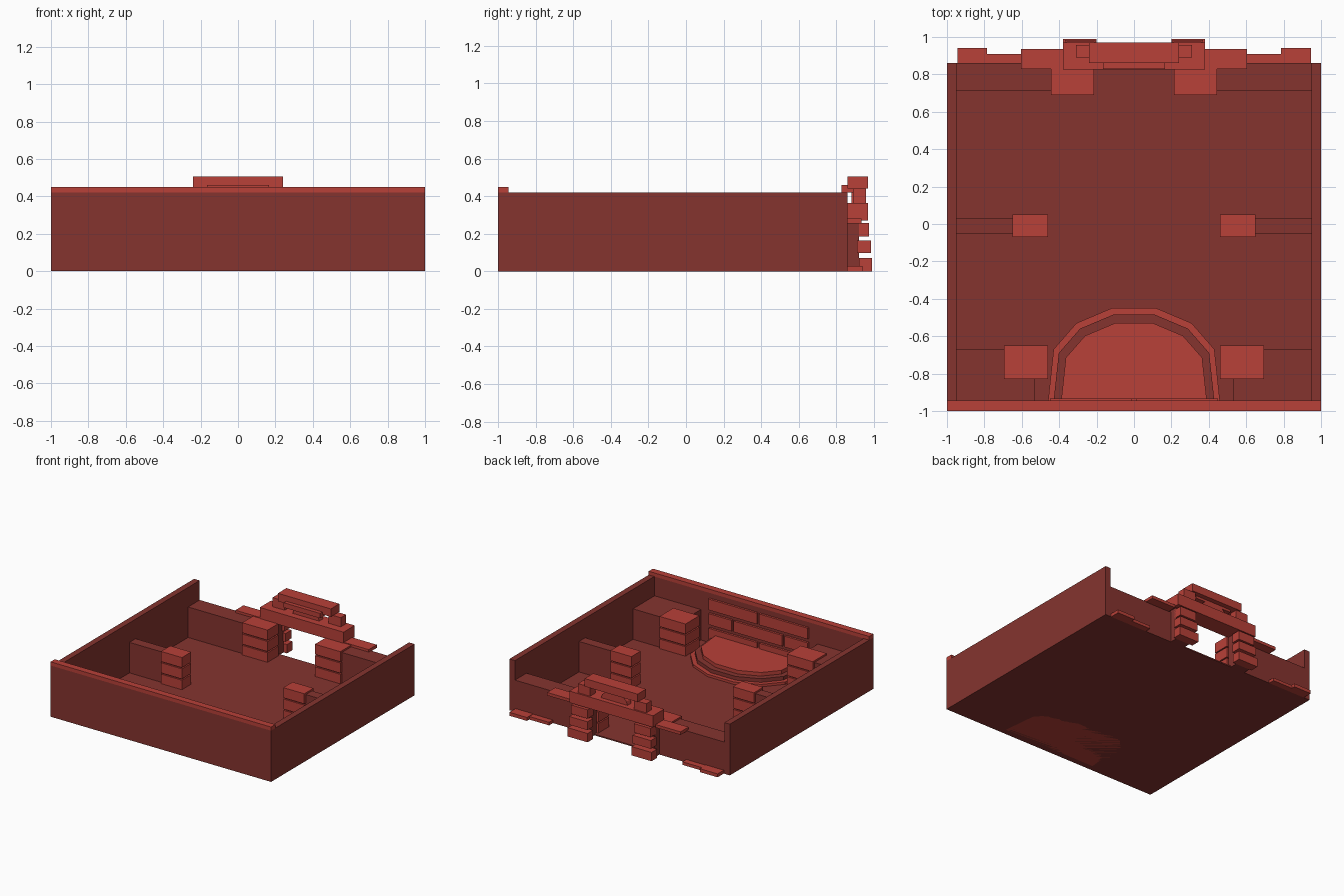
import bpy, bmesh
from math import sin, cos, pi

if "Cube" in bpy.data.objects:
    bpy.data.objects.remove(bpy.data.objects["Cube"])


def material(name, color):
    m = bpy.data.materials.new(name)
    m.diffuse_color = color
    m.use_nodes = True
    m.node_tree.nodes["Principled BSDF"].inputs["Base Color"].default_value = m.diffuse_color
    return m


DARK = material("dark_red", (0.235, 0.034, 0.028, 1))
LIGHT = material("light_red", (0.48, 0.052, 0.04, 1))


def make(name, bm, mat):
    bmesh.ops.recalc_face_normals(bm, faces=bm.faces)
    me = bpy.data.meshes.new(name)
    bm.to_mesh(me)
    bm.free()
    me.materials.append(mat)
    ob = bpy.data.objects.new(name, me)
    bpy.context.collection.objects.link(ob)
    return ob


def box(name, x0, x1, y0, y1, z0, z1, mat=LIGHT):
    bm = bmesh.new()
    bmesh.ops.create_cube(bm, size=1)
    for v in bm.verts:
        v.co.x = x1 if v.co.x > 0 else x0
        v.co.y = y1 if v.co.y > 0 else y0
        v.co.z = z1 if v.co.z > 0 else z0
    return make(name, bm, mat)


def pair(name, x0, x1, *rest):
    box(name + "_right", x0, x1, *rest)
    box(name + "_left", -x1, -x0, *rest)


def prism(name, pts, offset, mat):
    bm = bmesh.new()
    f = bm.faces.new([bm.verts.new(p) for p in pts])
    r = bmesh.ops.extrude_face_region(bm, geom=[f])
    verts = [g for g in r["geom"] if isinstance(g, bmesh.types.BMVert)]
    bmesh.ops.translate(bm, verts=verts, vec=offset)
    return make(name, bm, mat)


# floor and outer walls
box("floor", -1, 1, -1, 0.86, 0, 0.01, DARK)
pair("side_wall", 0.95, 1.0, -0.95, 0.86, 0, 0.42, DARK)
box("front_wall", -1, 1, -1, -0.95, 0, 0.42, DARK)
box("front_wall_cap", -1, 1, -1, -0.945, 0.42, 0.45)

# low inner walls
LOW = 0.26
pair("back_wall", 0.25, 0.95, 0.71, 0.86, 0, LOW, DARK)
pair("middle_partition", 0.6, 0.95, -0.05, 0.03, 0, LOW, DARK)
pair("front_corner_block", 0.53, 0.95, -0.95, -0.67, 0, LOW, DARK)


# stacked stone pillars: a core with three courses
def pillar(name, x0, x1, y0, y1):
    i = 0.012
    pair(name + "_core", x0 + i, x1 - i, y0 + i, y1 - i, 0, 0.26, DARK)
    for k in range(3):
        z = 0.005 + k * 0.093
        pair(f"{name}_course_{k}", x0, x1, y0, y1, z, z + 0.083)


pillar("front_pillar", 0.46, 0.695, -0.83, -0.65)
pillar("middle_pillar", 0.46, 0.65, -0.07, 0.05)
pillar("back_pillar", 0.215, 0.445, 0.69, 0.83)

# half-round stepped stage
for k, (rx, ry, mat) in enumerate([(0.46, 0.50, LIGHT), (0.43, 0.465, DARK),
                                   (0.39, 0.42, LIGHT)]):
    arc = [(rx, -0.95)]
    for fx, fy in [(0.935, 0.56), (0.67, 0.84), (0.26, 1.0)]:
        arc.append((rx * fx, -0.95 + ry * fy))
    pts = arc + [(-x, y) for x, y in reversed(arc)]
    prism(f"stage_step_{k}", [(x, y, 0) for x, y in pts], (0, 0, 0.03 * (k + 1)), mat)

# raised bricks on the inside of the front wall
rows = [[-0.46, -0.23, 0.23, 0.46], [-0.46, 0, 0.46]]
for r in range(3):
    edges = rows[(r + 1) % 2] if r != 1 else [-0.46, -0.23, 0, 0.23, 0.46]
    if r == 1:
        edges = rows[0]
    z = 0.045 + r * 0.12
    for a, b in zip(edges, edges[1:]):
        box("wall_brick", a + 0.01, b - 0.01, -0.95, -0.932, z, z + 0.09)

# gate: piers with stepped stones
pair("gate_pier", 0.23, 0.36, 0.83, 0.92, 0, 0.27, DARK)
for k, (y0, y1, z0, z1) in enumerate([(0.92, 0.99, 0, 0.072), (0.91, 0.985, 0.097, 0.165),
                                      (0.90, 0.975, 0.185, 0.258)]):
    pair(f"gate_stone_{k}", 0.20 + 0.005 * k, 0.38 - 0.01 * k, y0, y1, z0, z1)

# gate: lintel, short posts, arch panel, top beams
box("gate_lintel", -0.38, 0.38, 0.825, 0.97, 0.27, 0.365)
pair("gate_short_post", 0.2, 0.31, 0.89, 0.957, 0.365, 0.44)
arch = [(0.12 * cos(pi * i / 8), 0.88, 0.365 + 0.075 * sin(pi * i / 8)) for i in range(9)]
prism("gate_arch_panel", arch, (0, 0.05, 0), LIGHT)
box("gate_inner_bar", -0.165, 0.165, 0.828, 0.93, 0.42, 0.46)
box("gate_top_beam", -0.24, 0.24, 0.86, 0.97, 0.44, 0.505)

# wall caps beside the gate and ground slabs outside
pair("wall_cap", 0.38, 0.605, 0.83, 0.935, 0.255, 0.28)
pair("outer_slab", 0.785, 0.945, 0.86, 0.94, 0, 0.028)
pair("inner_slab", 0.605, 0.785, 0.86, 0.91, 0, 0.025)
